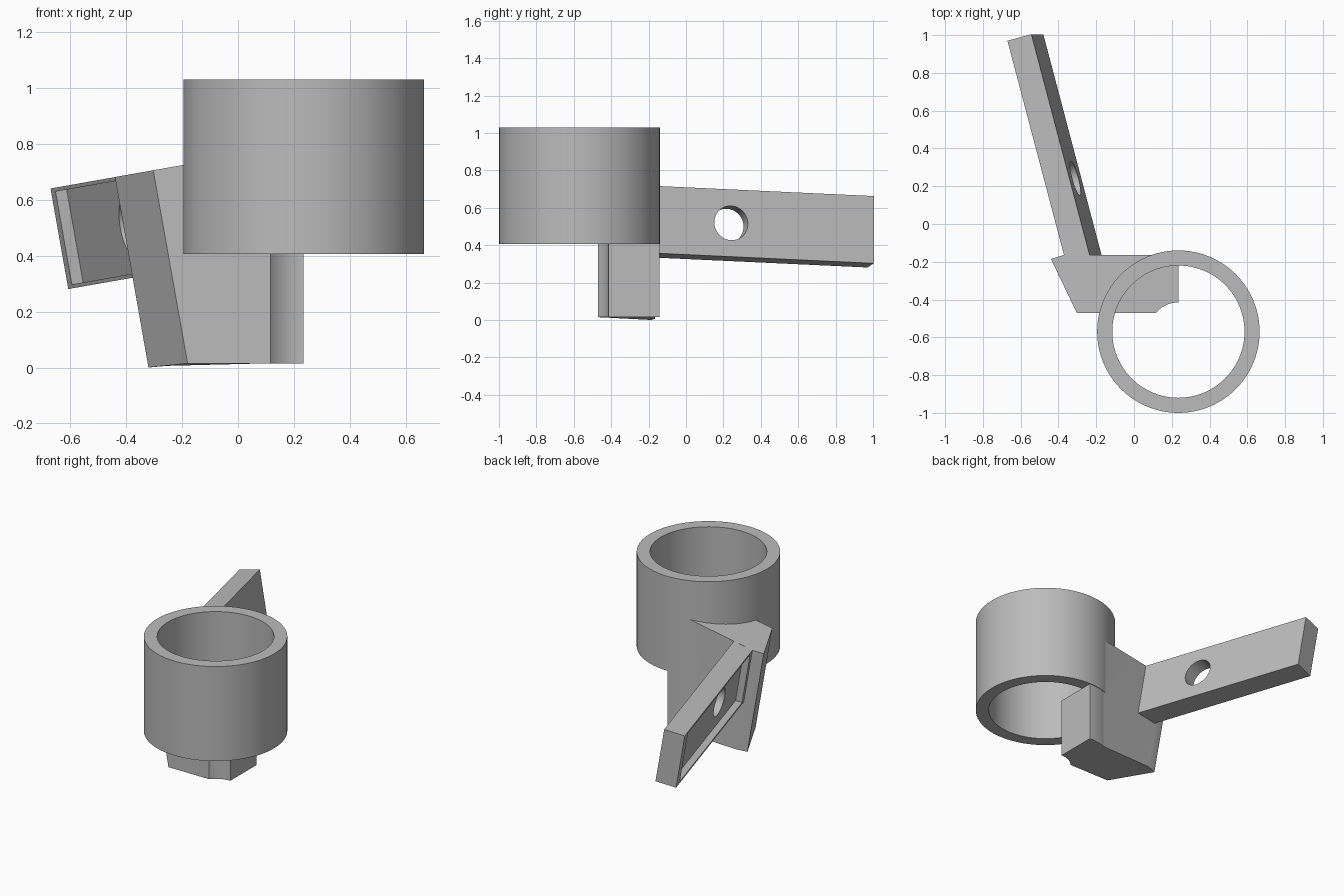
import bpy
import bmesh
from math import radians, sin, cos, sqrt
from mathutils import Matrix, Vector

cube = bpy.data.objects.get("Cube")
if cube:
    bpy.data.objects.remove(cube, do_unlink=True)

grey = bpy.data.materials.new("plain_grey")
grey.use_nodes = True
COLOR = (0.5, 0.5, 0.5, 1)
grey.diffuse_color = COLOR
grey.node_tree.nodes["Principled BSDF"].inputs["Base Color"].default_value = COLOR


def make_object(name, bm):
    bmesh.ops.recalc_face_normals(bm, faces=bm.faces)
    mesh = bpy.data.meshes.new(name)
    bm.to_mesh(mesh)
    bm.free()
    obj = bpy.data.objects.new(name, mesh)
    bpy.context.collection.objects.link(obj)
    mesh.materials.append(grey)
    return obj


def box(name, low, high, frame):
    low, high = Vector(low), Vector(high)
    bm = bmesh.new()
    bmesh.ops.create_cube(bm, size=1)
    place = Matrix.Translation((low + high) / 2) @ Matrix.Diagonal((high - low).to_4d())
    bm.transform(frame @ place)
    return make_object(name, bm)


def cylinder(name, radius, low, high, frame, sides=96):
    bm = bmesh.new()
    bmesh.ops.create_cone(bm, cap_ends=True, segments=sides, radius1=radius,
                          radius2=radius, depth=high - low)
    bm.transform(frame @ Matrix.Translation((0, 0, (low + high) / 2)))
    return make_object(name, bm)


def select_only(obj):
    bpy.ops.object.select_all(action='DESELECT')
    obj.select_set(True)
    bpy.context.view_layer.objects.active = obj


def cut(obj, cutter):
    cutter.hide_render = True
    mod = obj.modifiers.new("cut", 'BOOLEAN')
    mod.operation = 'DIFFERENCE'
    mod.solver = 'EXACT'
    mod.object = cutter
    select_only(obj)
    bpy.ops.object.modifier_apply(modifier=mod.name)
    bpy.data.objects.remove(cutter, do_unlink=True)


# Open ring holder
CX, CY, R_OUT, R_IN = 0.235, -0.57, 0.43, 0.35
RING_LOW, RING_HIGH = 0.405, 1.03
axis = Matrix.Translation((CX, CY, 0))
ring = cylinder("ring_holder", R_OUT, RING_LOW, RING_HIGH, axis)
cut(ring, cylinder("ring_bore", R_IN, 0.3, 1.2, axis))

# Support block: leaning left end, sloped top, back corner following the ring
TILT = radians(10)
BASE = 0.015
FRONT, BACK = -0.47, -0.165
top = [(-0.303, FRONT), (-0.44, -0.185), (-0.375, BACK)]
bottom = [(-0.18, FRONT, BASE), (-0.32, -0.185, 0.0), (-0.255, BACK, 0.006)]
arc_r = R_OUT - 0.003
for i in range(9):
    x = 0.1 + (CX - 0.1) * i / 8
    y = CY + sqrt(arc_r ** 2 - (x - CX) ** 2)
    top.append((x, y))
    bottom.append((x, y, BASE))
top.append((CX, FRONT))
bottom.append((CX, FRONT, BASE))

bm = bmesh.new()
upper = [bm.verts.new((x, y, 0.725 + sin(TILT) / cos(TILT) * (x + 0.19))) for x, y in top]
lower = [bm.verts.new(p) for p in bottom]
bm.faces.new(upper)
bm.faces.new(lower)
for i in range(len(upper)):
    j = (i + 1) % len(upper)
    bm.faces.new((upper[i], upper[j], lower[j], lower[i]))
bmesh.ops.triangulate(bm, faces=bm.faces)
block = make_object("support_block", bm)
cut(block, cylinder("block_clearance", R_IN + 0.01, RING_LOW, 1.3, axis))
cut(block, cylinder("block_notch", 0.155, -0.2, 0.6, axis))

# Arm frame: x across the arm, y toward the tip, z up the tilted side
frame = (Matrix.Translation((-0.67, 0.97, 0.64))
         @ Matrix.Rotation(-TILT, 4, 'Y') @ Matrix.Rotation(radians(15), 4, 'Z'))
WIDTH, HEIGHT, LENGTH = 0.133, 0.365, 1.24
arm = box("side_arm", (0, -LENGTH, -HEIGHT), (WIDTH, 0, 0), frame)

# Shallow pocket on the outer side and a round through hole
RIM = 0.014
cut(arm, box("arm_pocket", (-0.1, -1.14, RIM - HEIGHT), (0.042, -0.06, -RIM), frame))
hole = (frame @ Matrix.Translation((0, -0.79, -HEIGHT / 2))
        @ Matrix.Rotation(radians(90), 4, 'Y'))
cut(arm, cylinder("arm_hole", 0.093, -0.2, 0.4, hole, 48))

for obj in (ring, block, arm):
    select_only(obj)
    bpy.ops.object.shade_smooth_by_angle(angle=radians(20))
